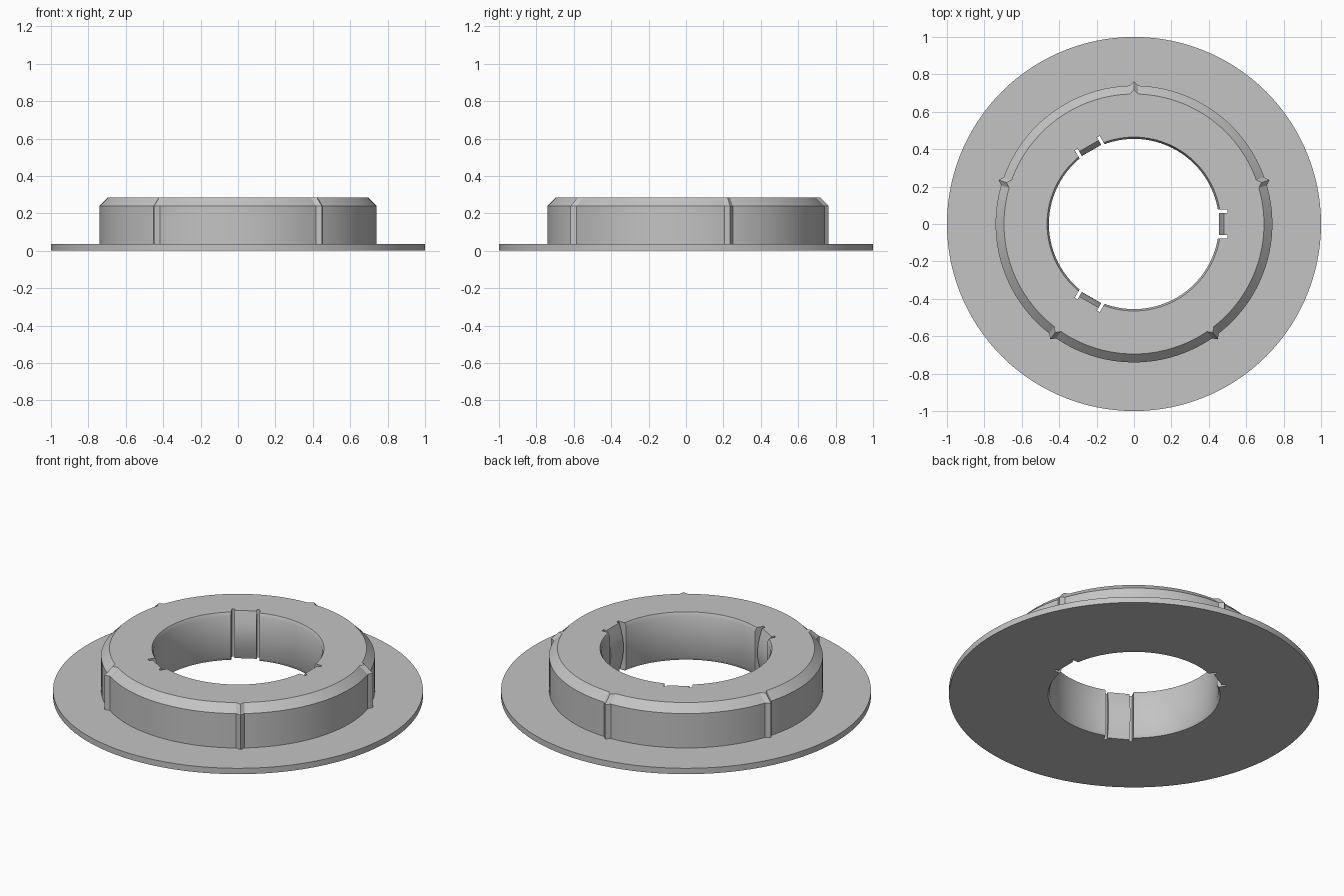
import bpy, bmesh, math
from mathutils import Matrix

cube = bpy.data.objects.get("Cube")
if cube:
    bpy.data.objects.remove(cube, do_unlink=True)

grey = bpy.data.materials.new("plain grey")
grey.use_nodes = True
COLOUR = (0.55, 0.55, 0.55, 1)
grey.diffuse_color = COLOUR
grey.node_tree.nodes["Principled BSDF"].inputs["Base Color"].default_value = COLOUR

TOP, FLANGE, SHOULDER = 0.285, 0.035, 0.24
BORE = 0.455


def make_object(name, bm):
    bmesh.ops.recalc_face_normals(bm, faces=bm.faces)
    mesh = bpy.data.meshes.new(name)
    bm.to_mesh(mesh)
    bm.free()
    mesh.materials.append(grey)
    obj = bpy.data.objects.new(name, mesh)
    bpy.context.collection.objects.link(obj)
    return obj


def smooth(obj):
    bpy.ops.object.select_all(action='DESELECT')
    obj.select_set(True)
    bpy.context.view_layer.objects.active = obj
    bpy.ops.object.shade_smooth_by_angle(angle=math.radians(30))


def lathe(name, profile, steps):
    bm = bmesh.new()
    verts = [bm.verts.new((r, 0, z)) for r, z in profile]
    edges = [bm.edges.new((v, verts[i - 1])) for i, v in enumerate(verts)]
    bmesh.ops.spin(bm, geom=verts + edges, cent=(0, 0, 0), axis=(0, 0, 1),
                   angle=math.tau, steps=steps, use_merge=True)
    bmesh.ops.remove_doubles(bm, verts=bm.verts, dist=1e-5)
    return make_object(name, bm)


def loft(name, sections, angle):
    """Join matching closed sections, cap both ends and turn about z."""
    bm = bmesh.new()
    rings = [[bm.verts.new(p) for p in s] for s in sections]
    for a, b in zip(rings, rings[1:]):
        for i in range(len(a)):
            bm.faces.new((a[i - 1], a[i], b[i], b[i - 1]))
    bm.faces.new(rings[0])
    bm.faces.new(rings[-1])
    bm.transform(Matrix.Rotation(angle, 4, 'Z'))
    return make_object(name, bm)


# Flange and chamfered hub with a bevelled bore
body = lathe("flanged_hub", [
    (BORE + 0.01, 0), (1, 0), (1, FLANGE), (0.74, FLANGE), (0.74, SHOULDER),
    (0.695, TOP), (BORE + 0.01, TOP), (BORE, TOP - 0.02), (BORE, 0.02)], 120)

# Pockets in the bore where the clips sit
cutters = []
for k in range(3):
    bm = bmesh.new()
    bmesh.ops.create_cube(bm, size=1, matrix=Matrix.Rotation(k * math.tau / 3, 4, 'Z')
                          @ Matrix.Translation((0.45, 0, 0.15))
                          @ Matrix.Diagonal((0.1, 0.154, 0.6, 1)))
    cutter = make_object("pocket_cutter", bm)
    cutter.hide_render = True
    cutters.append(cutter)
    mod = body.modifiers.new("pocket", 'BOOLEAN')
    mod.operation, mod.solver, mod.object = 'DIFFERENCE', 'EXACT', cutter
depsgraph = bpy.context.evaluated_depsgraph_get()
cut_mesh = bpy.data.meshes.new_from_object(body.evaluated_get(depsgraph))
body.modifiers.clear()
body.data = cut_mesh
for cutter in cutters:
    bpy.data.objects.remove(cutter, do_unlink=True)
smooth(body)

# Clips bowed towards the axis, with a slit on either side
bow = [(0.482 - 0.028 * math.sin(math.pi * i / 12), TOP * i / 12) for i in range(13)]
clip_profile = [(0.502, 0)] + bow + [(0.502, TOP)]
for k in range(3):
    clip = loft(f"bore_clip_{k + 1}",
                [[(x, y, z) for x, z in clip_profile] for y in (-0.06, 0.06)],
                k * math.tau / 3)
    smooth(clip)

# Pointed ribs around the hub, following its chamfer
for k in range(5):
    levels = [(0.762, FLANGE - 0.01), (0.762, SHOULDER), (0.717, TOP)]
    loft(f"hub_rib_{k + 1}",
         [[(r, 0, z), (r - 0.024, 0.024, z), (r - 0.06, 0, z), (r - 0.024, -0.024, z)]
          for r, z in levels],
         math.pi / 2 + k * math.tau / 5)
